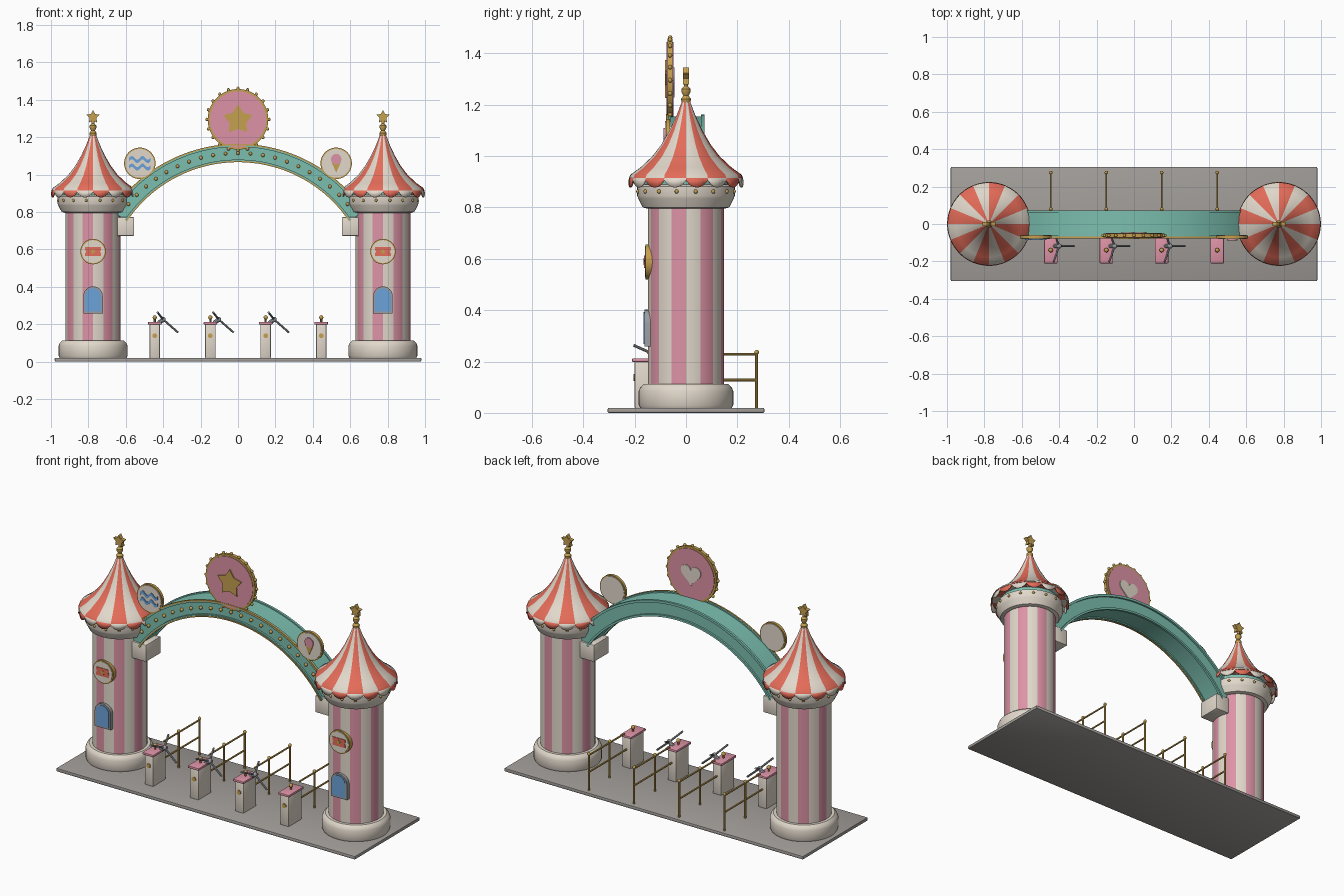
import bpy, bmesh, math
from mathutils import Vector, Matrix
from math import sin, cos, pi, radians

if "Cube" in bpy.data.objects:
    bpy.data.objects.remove(bpy.data.objects["Cube"])


def material(name, r, g, b):
    m = bpy.data.materials.new(name)
    m.diffuse_color = (r, g, b, 1)
    m.use_nodes = True
    m.node_tree.nodes["Principled BSDF"].inputs["Base Color"].default_value = m.diffuse_color
    return m


CREAM = material("cream", .76, .69, .60)
PINK = material("pink", .72, .29, .38)
RED = material("coral red", .78, .15, .10)
TEAL = material("teal", .20, .52, .43)
GOLD = material("gold", .56, .35, .08)
BLUE = material("blue", .15, .36, .70)
GREY = material("paving grey", .36, .34, .32)
STEEL = material("steel", .33, .34, .36)


def finish(bm, name, *mats):
    bmesh.ops.recalc_face_normals(bm, faces=bm.faces)
    me = bpy.data.meshes.new(name)
    bm.to_mesh(me)
    bm.free()
    for m in mats:
        me.materials.append(m)
    ob = bpy.data.objects.new(name, me)
    bpy.context.collection.objects.link(ob)
    return ob


def lathe(name, profile, x, *mats, segs=48, stripes=0):
    """Spin (radius, z) points about z at x; odd stripes take material 1."""
    bm = bmesh.new()
    rings = [[bm.verts.new((x + r * cos(2 * pi * i / segs), r * sin(2 * pi * i / segs), z))
              for i in range(segs)] for r, z in profile]
    for a, b in zip(rings, rings[1:]):
        for i in range(segs):
            j = (i + 1) % segs
            f = bm.faces.new((a[i], a[j], b[j], b[i]))
            if stripes:
                f.material_index = (i * stripes // segs) % 2
    bm.faces.new(rings[0])
    bm.faces.new(rings[-1])
    return finish(bm, name, *mats)


def plate(name, pts, x, z, y0, y1, mat):
    """Outline in the xz plane, extruded from y0 to y1."""
    bm = bmesh.new()
    a = [bm.verts.new((x + u, y0, z + v)) for u, v in pts]
    b = [bm.verts.new((x + u, y1, z + v)) for u, v in pts]
    n = len(pts)
    for i in range(n):
        bm.faces.new((a[i], a[(i + 1) % n], b[(i + 1) % n], b[i]))
    bm.faces.new(a)
    bm.faces.new(b)
    return finish(bm, name, mat)


def box(name, x, y, z, mat, bevel=.005):
    bm = bmesh.new()
    size = [b - a for a, b in (x, y, z)]
    mid = [(a + b) / 2 for a, b in (x, y, z)]
    bmesh.ops.create_cube(bm, size=1, matrix=Matrix.Translation(mid) @ Matrix.Diagonal((*size, 1)))
    bmesh.ops.bevel(bm, geom=bm.edges[:], offset=bevel, segments=2, affect='EDGES', profile=.5)
    return finish(bm, name, mat)


def add_ball(bm, p, r):
    bmesh.ops.create_uvsphere(bm, u_segments=10, v_segments=6, radius=r, matrix=Matrix.Translation(p))


def add_rod(bm, a, b, r):
    a, b = Vector(a), Vector(b)
    q = (b - a).to_track_quat('Z', 'Y').to_matrix().to_4x4()
    bmesh.ops.create_cone(bm, cap_ends=True, segments=10, radius1=r, radius2=r,
                          depth=(b - a).length, matrix=Matrix.Translation((a + b) / 2) @ q)


def balls(name, points, r, mat=GOLD):
    bm = bmesh.new()
    for p in points:
        add_ball(bm, p, r)
    return finish(bm, name, mat)


def circle(r, n=40):
    return [(r * cos(2 * pi * i / n), r * sin(2 * pi * i / n)) for i in range(n)]


def star(r, inner=.52):
    return [((r if i % 2 == 0 else r * inner) * sin(pi * i / 5),
             (r if i % 2 == 0 else r * inner) * cos(pi * i / 5)) for i in range(10)]


def arched(w, h):
    return [(-w, -h), (w, -h)] + [(w * cos(t * pi / 12), h - w + w * sin(t * pi / 12)) for t in range(13)]


def arc(name, r0, r1, y0, y1, mat, half=56, n=56):
    """Rectangular section swept along the arch, centred on z = 0.35."""
    pts = []
    for r, order in ((r0, range(n + 1)), (r1, range(n, -1, -1))):
        pts += [(r * sin(radians(half * (2 * i / n - 1))), r * cos(radians(half * (2 * i / n - 1)))) for i in order]
    bm = bmesh.new()
    a = [bm.verts.new((u, y0, .35 + v)) for u, v in pts]
    b = [bm.verts.new((u, y1, .35 + v)) for u, v in pts]
    m = len(pts)
    for i in range(m):
        bm.faces.new((a[i], a[(i + 1) % m], b[(i + 1) % m], b[i]))
    for s in (a, b):
        for i in range(n):
            bm.faces.new((s[i], s[i + 1], s[m - 2 - i], s[m - 1 - i]))
    return finish(bm, name, mat)


def valance(x):
    """Scalloped cloth edge below the roof, one scallop per stripe."""
    bm = bmesh.new()
    n, sub = 16, 6
    top, low = [], []
    for i in range(n * sub):
        t = 2 * pi * i / (n * sub)
        drop = .012 + .028 * sin(pi * (i % sub) / sub) ** .7
        top.append(bm.verts.new((x + .218 * cos(t), .218 * sin(t), .922)))
        low.append(bm.verts.new((x + .224 * cos(t), .224 * sin(t), .918 - drop)))
    for i in range(n * sub):
        j = (i + 1) % (n * sub)
        bm.faces.new((top[i], top[j], low[j], low[i])).material_index = (i // sub + 1) % 2
    ob = finish(bm, "roof_valance", CREAM, RED)
    mod = ob.modifiers.new("thickness", 'SOLIDIFY')
    mod.thickness = .006


# Paved base
box("base_slab", (-.98, .98), (-.305, .305), (0, .02), GREY)

# Striped towers
for x in (-.775, .775):
    lathe("tower_foot", [(.178, .018), (.184, .03), (.184, .085), (.178, .1), (.165, .112)], x, CREAM)
    lathe("tower_shaft", [(.148, .1), (.148, .81)], x, CREAM, PINK, stripes=16)
    lathe("tower_collar", [(.15, .795), (.168, .8), (.186, .835), (.19, .845), (.19, .882), (.175, .89)], x, CREAM)
    lathe("collar_band", [(.17, .885), (.17, .915)], x, TEAL)
    balls("collar_bulbs", [(x + .19 * cos(a * pi / 8 + .2), .19 * sin(a * pi / 8 + .2), .862)
                           for a in range(16)], .008)
    lathe("tower_roof", [(.15, .908), (.222, .915), (.216, .928), (.178, .955), (.132, .998), (.096, 1.045),
                         (.064, 1.1), (.036, 1.16), (.013, 1.22)], x, CREAM, RED, stripes=16)
    valance(x)
    lathe("finial_stem", [(.016, 1.205), (.02, 1.222), (.01, 1.235), (.018, 1.25), (.018, 1.262),
                          (.008, 1.272), (.008, 1.295)], x, GOLD, segs=16)
    plate("finial_star", star(.037), x, 1.308, -.012, .012, GOLD)
    # Round ticket plaque
    plate("plaque_rim", circle(.068), x, .588, -.157, -.12, GOLD)
    plate("plaque_face", circle(.061), x, .588, -.160, -.152, CREAM)
    plate("plaque_ticket", [(-.042, -.024), (.042, -.024), (.042, -.008), (.036, 0), (.042, .008), (.042, .024),
                            (-.042, .024), (-.042, .008), (-.036, 0), (-.042, -.008)], x, .588, -.163, -.158, RED)
    plate("plaque_star", star(.016), x, .588, -.165, -.161, GOLD)
    # Arched window
    plate("window_frame", arched(.052, .072), x, .33, -.162, -.12, STEEL)
    plate("window_pane", arched(.042, .062), x, .33, -.165, -.158, BLUE)
    # Bracket carrying the arch
    s = 1 if x > 0 else -1
    box("arch_bracket", sorted((s * .555, s * .65)), (-.07, .07), (.672, .772), CREAM)

# Arch with rims and bulbs
arc("arch_beam", .725, .805, -.062, .062, TEAL)
for y in (-.066, .066):
    arc("arch_outer_rim", .798, .812, y - .007, y + .007, TEAL)
    arc("arch_inner_rim", .718, .730, y - .007, y + .007, TEAL)
arc("arch_gold_outer_trim", .806, .814, -.077, -.068, GOLD)
arc("arch_gold_inner_trim", .716, .723, -.077, -.068, GOLD)
balls("arch_bulbs", [(.765 * sin(radians(a * 5)), -.066, .35 + .765 * cos(radians(a * 5)))
                     for a in range(-10, 11)], .010)

# Main round sign: star in front, heart behind
plate("main_sign_rim", circle(.162, 56), 0, 1.295, -.072, -.052, GOLD)
plate("main_sign_face", circle(.15, 56), 0, 1.295, -.075, -.049, PINK)
plate("main_sign_star", star(.082, .58), 0, 1.292, -.081, -.074, GOLD)
heart = [(.0041 * 16 * sin(t * pi / 16) ** 3,
          .0041 * (13 * cos(t * pi / 16) - 5 * cos(t * pi / 8) - 2 * cos(3 * t * pi / 16) - cos(t * pi / 4)))
         for t in range(32)]
plate("main_sign_heart", heart, 0, 1.297, -.050, -.044, CREAM)
balls("main_sign_bulbs", [(.166 * cos(a * pi / 10), -.062, 1.295 + .166 * sin(a * pi / 10))
                          for a in range(20)], .009)

# Small round signs
for x in (-.525, .525):
    plate("small_sign_rim", circle(.084), x, 1.06, -.078, -.062, GOLD)
    plate("small_sign_face", circle(.077), x, 1.06, -.081, -.059, CREAM)
for dz in (-.02, .02):
    us = [-.058 + .116 * i / 24 for i in range(25)]
    wave = [(u, .010 * sin(u * 110) - .009) for u in us] + [(u, .010 * sin(u * 110) + .009) for u in us[::-1]]
    plate("wave_emblem", wave, -.525, 1.06 + dz, -.086, -.08, BLUE)
plate("cone_emblem", [(-.024, .004), (0, -.05), (.024, .004)], .525, 1.06, -.086, -.08, GOLD)
plate("scoop_emblem", circle(.028, 24), .525, 1.082, -.087, -.08, PINK)

# Turnstiles and guide rails
for i, x in enumerate((-.445, -.148, .148, .445)):
    box("turnstile_body", (x - .028, x + .028), (-.2, -.078), (.018, .2), CREAM)
    box("turnstile_cap", (x - .036, x + .036), (-.21, -.07), (.198, .212), PINK, .004)
    bm = bmesh.new()
    add_rod(bm, (x, -.14, .21), (x, -.14, .235), .005)
    add_ball(bm, (x, -.14, .236), .012)
    add_rod(bm, (x, -.205, .138), (x, -.195, .138), .013)
    finish(bm, "turnstile_lamp_and_badge", GOLD)
    if i < 3:
        bm = bmesh.new()
        hub = Vector((x + .045, -.118, .225))
        add_rod(bm, (x + .02, -.118, .205), hub, .012)
        add_ball(bm, hub, .014)
        for end in ((.08, 0, -.07), (-.03, -.085, .038), (-.03, .08, .038)):
            add_rod(bm, hub, hub + Vector(end), .0055)
        finish(bm, "turnstile_arms", STEEL)
    bm = bmesh.new()
    for y in (.275, .08):
        add_rod(bm, (x, y, .018), (x, y, .235), .006)
        add_ball(bm, (x, y, .236), .0095)
    for z in (.228, .128):
        add_rod(bm, (x, -.08 if z < .2 else -.06, z), (x, .275, z), .005)
    finish(bm, "guide_rail", GOLD)

# Smooth round parts, keep edges sharp
for ob in bpy.context.scene.objects:
    ob.select_set(True)
    bpy.context.view_layer.objects.active = ob
bpy.ops.object.shade_smooth_by_angle(angle=radians(35))
